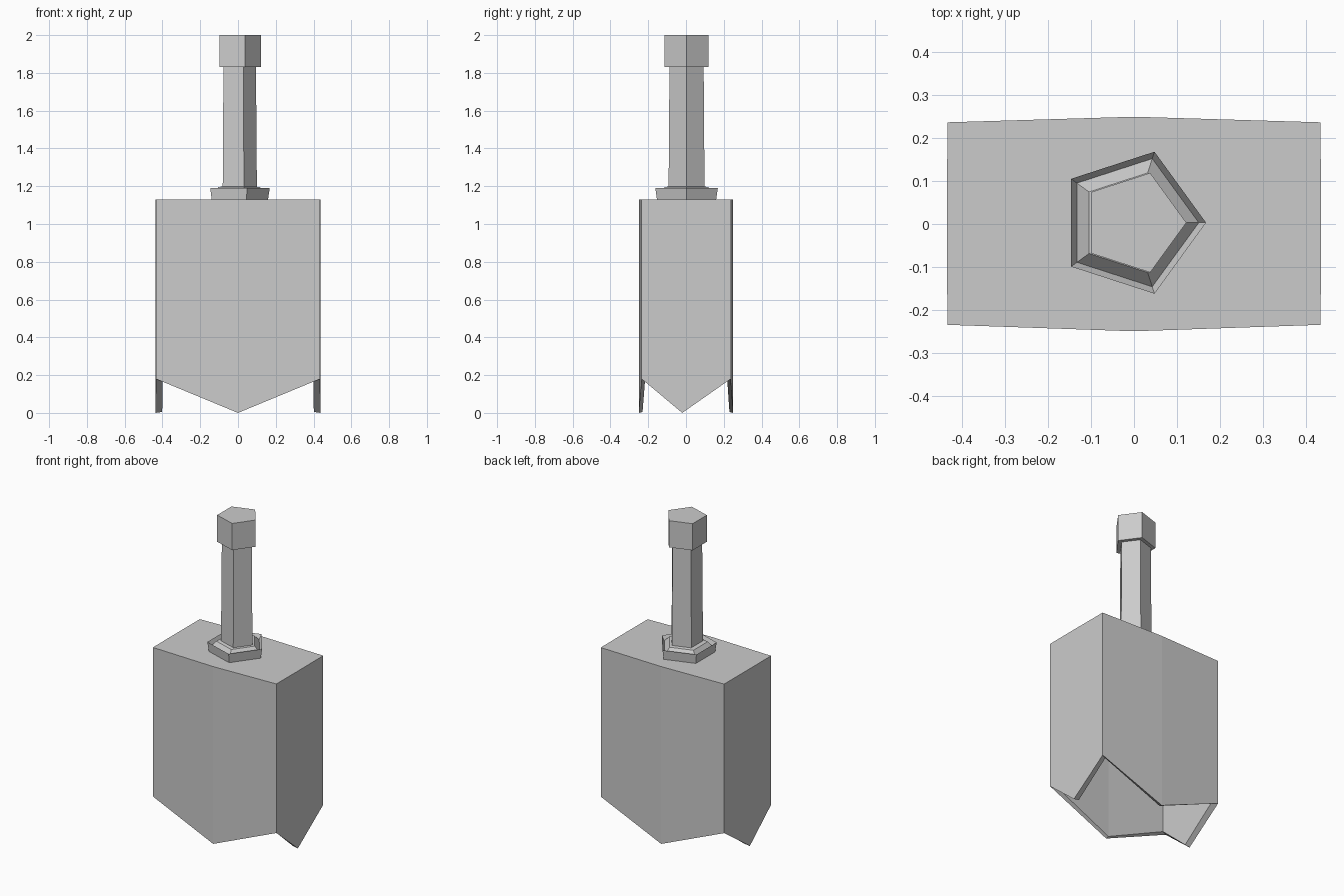
import bpy, bmesh
from math import cos, sin, tau

if "Cube" in bpy.data.objects:
    bpy.data.objects.remove(bpy.data.objects["Cube"])


def loft(name, rings, cap_start=True, cap_end=True):
    """Skin a list of equal-length point rings into one flat-shaded object."""
    bm = bmesh.new()
    loops = [[bm.verts.new(p) for p in ring] for ring in rings]
    n = len(loops[0])
    for a, b in zip(loops, loops[1:]):
        for i in range(n):
            j = (i + 1) % n
            bm.faces.new((a[i], a[j], b[j], b[i]))
    if cap_start:
        bm.faces.new(loops[0][::-1])
    if cap_end:
        bm.faces.new(loops[-1])
    bmesh.ops.recalc_face_normals(bm, faces=bm.faces)
    mesh = bpy.data.meshes.new(name)
    bm.to_mesh(mesh)
    bm.free()
    obj = bpy.data.objects.new(name, mesh)
    bpy.context.collection.objects.link(obj)
    return obj


def pentagon(r, z, cx=0.0, cy=0.003):
    return [(cx + r * cos(tau * i / 5), cy + r * sin(tau * i / 5), z)
            for i in range(5)]


# Body outline: corners alternate with the middle of each side
OUTLINE = [(0.435, -0.235), (0.436, -0.02), (0.435, 0.237), (0, 0.25),
           (-0.435, 0.237), (-0.436, -0.02), (-0.435, -0.235), (0, -0.25)]


def body_ring(scale, z_corner, z_mid):
    return [(x * scale, y * scale, z_mid if i % 2 else z_corner)
            for i, (x, y) in enumerate(OUTLINE)]


# Hollow body: thin walls, each ending in a downward point
loft("hollow_body", [
    body_ring(0.92, 1.09, 1.09),
    body_ring(0.92, 0.18, 0.005),
    body_ring(1.0, 0.18, 0.0),
    body_ring(1.0, 1.13, 1.13),
])

# Dished collar with a raised rim, flaring up into the shaft
loft("collar", [pentagon(r, z, -0.006) for r, z in
                [(0.165, 1.13), (0.174, 1.19), (0.157, 1.16), (0.122, 1.195),
                 (0.09, 1.2)]], cap_start=False)

# Five-sided shaft
loft("shaft", [pentagon(0.1, 1.19), pentagon(0.095, 1.84)],
     cap_start=False, cap_end=False)

# End cap
loft("end_cap", [pentagon(0.122, 1.83), pentagon(0.122, 2.0)])
